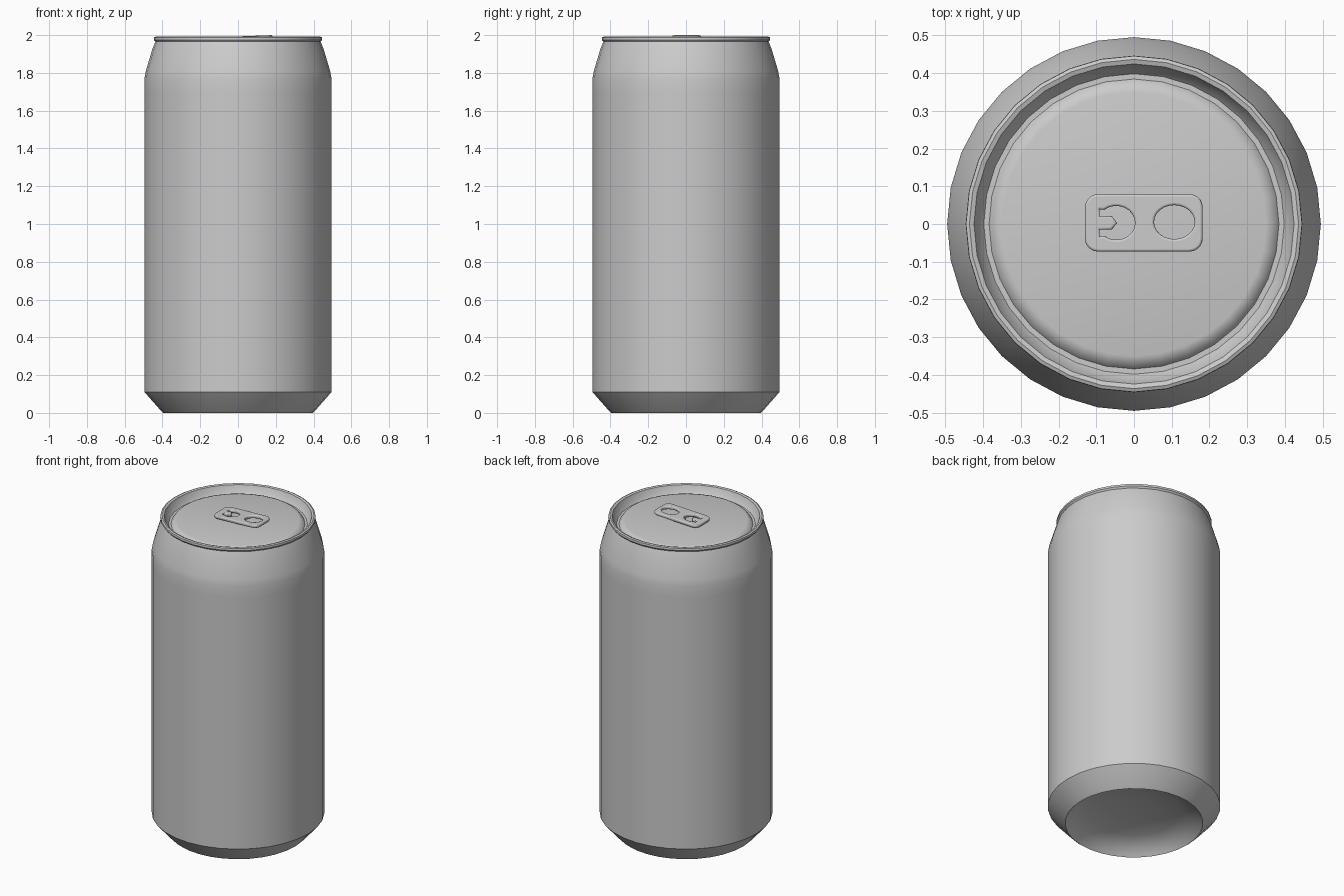
import bpy, bmesh, math

if "Cube" in bpy.data.objects:
    bpy.data.objects.remove(bpy.data.objects["Cube"])

SEGMENTS = 32


def finish(obj, angle):
    bpy.ops.object.select_all(action='DESELECT')
    obj.select_set(True)
    bpy.context.view_layer.objects.active = obj
    if obj.type == 'CURVE':
        bpy.ops.object.convert(target='MESH')
    bpy.ops.object.shade_smooth_by_angle(angle=math.radians(angle))


def lathe(name, profile, angle):
    """Spin a (radius, height) profile around the z axis."""
    bm = bmesh.new()
    verts = [bm.verts.new((r, 0, z)) for r, z in profile]
    edges = [bm.edges.new(pair) for pair in zip(verts, verts[1:])]
    bmesh.ops.spin(bm, geom=verts + edges, cent=(0, 0, 0), axis=(0, 0, 1),
                   angle=math.tau, steps=SEGMENTS)
    bmesh.ops.remove_doubles(bm, verts=bm.verts, dist=1e-4)
    bmesh.ops.recalc_face_normals(bm, faces=bm.faces)
    mesh = bpy.data.meshes.new(name)
    bm.to_mesh(mesh)
    bm.free()
    obj = bpy.data.objects.new(name, mesh)
    bpy.context.collection.objects.link(obj)
    finish(obj, angle)
    return obj


def arc(cx, cy, rx, ry, start, end, steps):
    return [(cx + rx * math.cos(a), cy + ry * math.sin(a))
            for a in (math.radians(start + (end - start) * i / steps)
                      for i in range(steps + 1))]


# Closed can: domed base, wall, neck, rolled rim and recessed lid
lathe("can_body", [
    (0, 0.10), (0.14, 0.095), (0.27, 0.075), (0.35, 0.045), (0.385, 0.01),
    (0.395, 0.0), (0.405, 0.008), (0.495, 0.11),
    (0.495, 1.70), (0.495, 1.77), (0.488, 1.81), (0.452, 1.93), (0.438, 1.965),
    (0.446, 1.975), (0.445, 1.988), (0.436, 1.992), (0.424, 1.988),
    (0.412, 1.955), (0.398, 1.938), (0.384, 1.938), (0.37, 1.957),
    (0.35, 1.962), (0, 1.962)], 40)

# Pull tab outline with rounded corners
hw, hh, rad = 0.156, 0.076, 0.035
outline = []
for i, (sx, sy) in enumerate([(1, 1), (-1, 1), (-1, -1), (1, -1)]):
    outline += arc(sx * (hw - rad), sy * (hh - rad), rad, rad,
                   i * 90, i * 90 + 90, 5)

# Finger hole, and rivet hole with a small tongue
finger_hole = arc(0.081, 0.002, 0.054, 0.045, 0, 345, 23)
rivet_hole = arc(-0.073, 0, 0.05, 0.045, -130, 130, 16)
rivet_hole += [(-0.117, 0.036), (-0.117, 0.018), (-0.085, 0.018), (-0.071, 0),
               (-0.085, -0.018), (-0.117, -0.018), (-0.117, -0.036)]

curve = bpy.data.curves.new("pull_tab", 'CURVE')
curve.dimensions = '2D'
curve.fill_mode = 'BOTH'
for points in (outline, finger_hole, rivet_hole):
    spline = curve.splines.new('POLY')
    spline.points.add(len(points) - 1)
    for p, (x, y) in zip(spline.points, points):
        p.co = (x, y, 0, 1)
    spline.use_cyclic_u = True
curve.extrude = 0.004
curve.bevel_depth = 0.006
curve.bevel_resolution = 2
curve.offset = -0.006
tab = bpy.data.objects.new("pull_tab", curve)
bpy.context.collection.objects.link(tab)
tab.location = (0.026, 0.003, 1.984)
tab.rotation_euler = (0, math.radians(-2.2), 0)
finish(tab, 40)

# Rivet joining the tab to the lid
bpy.ops.mesh.primitive_cylinder_add(vertices=12, radius=0.022, depth=0.02,
                                    location=(0.028, 0, 1.97))
rivet = bpy.context.object
rivet.name = "tab_rivet"
finish(rivet, 40)
